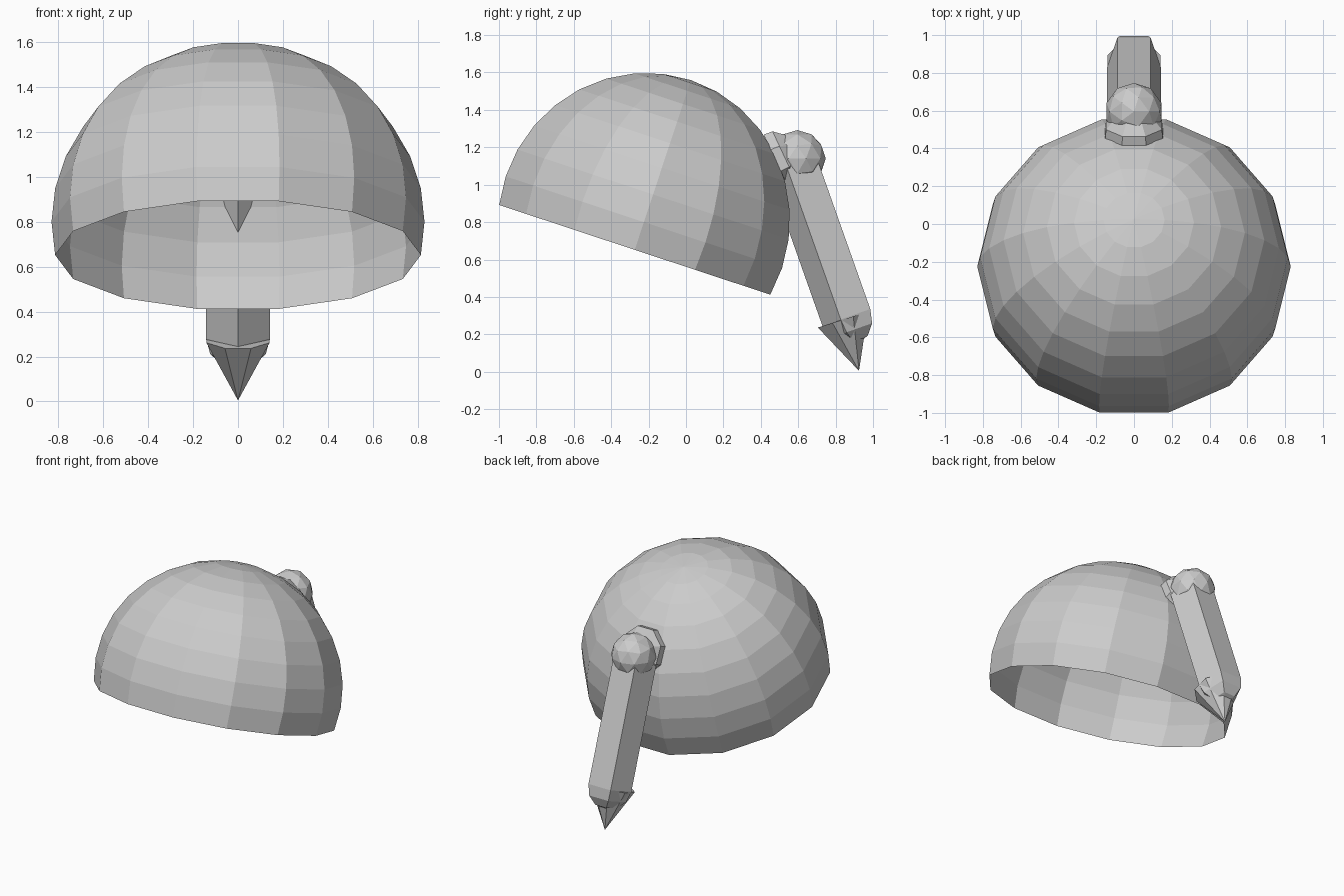
import bpy, bmesh
from math import sin, cos, pi, radians
from mathutils import Matrix

cube = bpy.data.objects.get("Cube")
if cube:
    bpy.data.objects.remove(cube, do_unlink=True)

grey = bpy.data.materials.new("plain_grey")
grey.use_nodes = True
grey.diffuse_color = (0.6, 0.6, 0.6, 1)
grey.node_tree.nodes["Principled BSDF"].inputs["Base Color"].default_value = (0.6, 0.6, 0.6, 1)


def finish(name, bm, location, tilt):
    """Place a flat-shaded part, tilted in degrees about the x axis."""
    bm.transform(Matrix.Translation(location) @ Matrix.Rotation(radians(tilt), 4, 'X'))
    mesh = bpy.data.meshes.new(name)
    bm.to_mesh(mesh)
    bm.free()
    mesh.materials.append(grey)
    obj = bpy.data.objects.new(name, mesh)
    bpy.context.collection.objects.link(obj)
    return obj


def lathe(name, profile, sides, phase, location, tilt, y_scale=1.0, capped=True):
    """Revolve (radius, height) points, listed bottom to top, around local z."""
    bm = bmesh.new()
    rings = []
    for r, h in profile:
        if r < 1e-4:
            rings.append([bm.verts.new((0, 0, h))] * sides)
            continue
        angles = [radians(phase) + 2 * pi * i / sides for i in range(sides)]
        rings.append([bm.verts.new((r * cos(a), r * sin(a) * y_scale, h)) for a in angles])
    for low, high in zip(rings, rings[1:]):
        for i in range(sides):
            j = (i + 1) % sides
            corners = dict.fromkeys((low[i], low[j], high[j], high[i]))
            bm.faces.new(list(corners))
    if capped:
        for ring, flip in ((rings[0], True), (rings[-1], False)):
            if ring[0] is not ring[1]:
                bm.faces.new(ring[::-1] if flip else ring)
    return finish(name, bm, location, tilt)


# Open dome: runs from one ring below the equator up to the pole
steps = [radians(11.25 * k) for k in range(-1, 9)]
lathe("dome", [(0.83 * cos(a), 0.80 * sin(a)) for a in steps], 14, 0,
      (0, -0.225, 0.80), -18.3, y_scale=0.962, capped=False)

# Five-sided arm with a rounded lower end
R = 0.15
end = [(R * cos(radians(a)), -R * sin(radians(a))) for a in (90, 60, 30, 0)]
lathe("arm", end + [(R, 0.87)], 5, -90, (0, 0.871, 0.295), 19.5)

# Eight-sided spike at the foot of the arm
lathe("spike", [(0, 0), (0.152, 0.287)], 8, 22.5, (0, 0.925, 0.005), 17.5)

# Collar between the dome and the pivot
lathe("collar", [(0.165, 0), (0.16, 0.05), (0.03, 0.19)], 8, 22.5, (0, 0.48, 1.13), -65)

# Faceted pivot ball
ball = bmesh.new()
bmesh.ops.create_icosphere(ball, subdivisions=2, radius=0.152)
finish("pivot_ball", ball, (0, 0.595, 1.14), 0)
